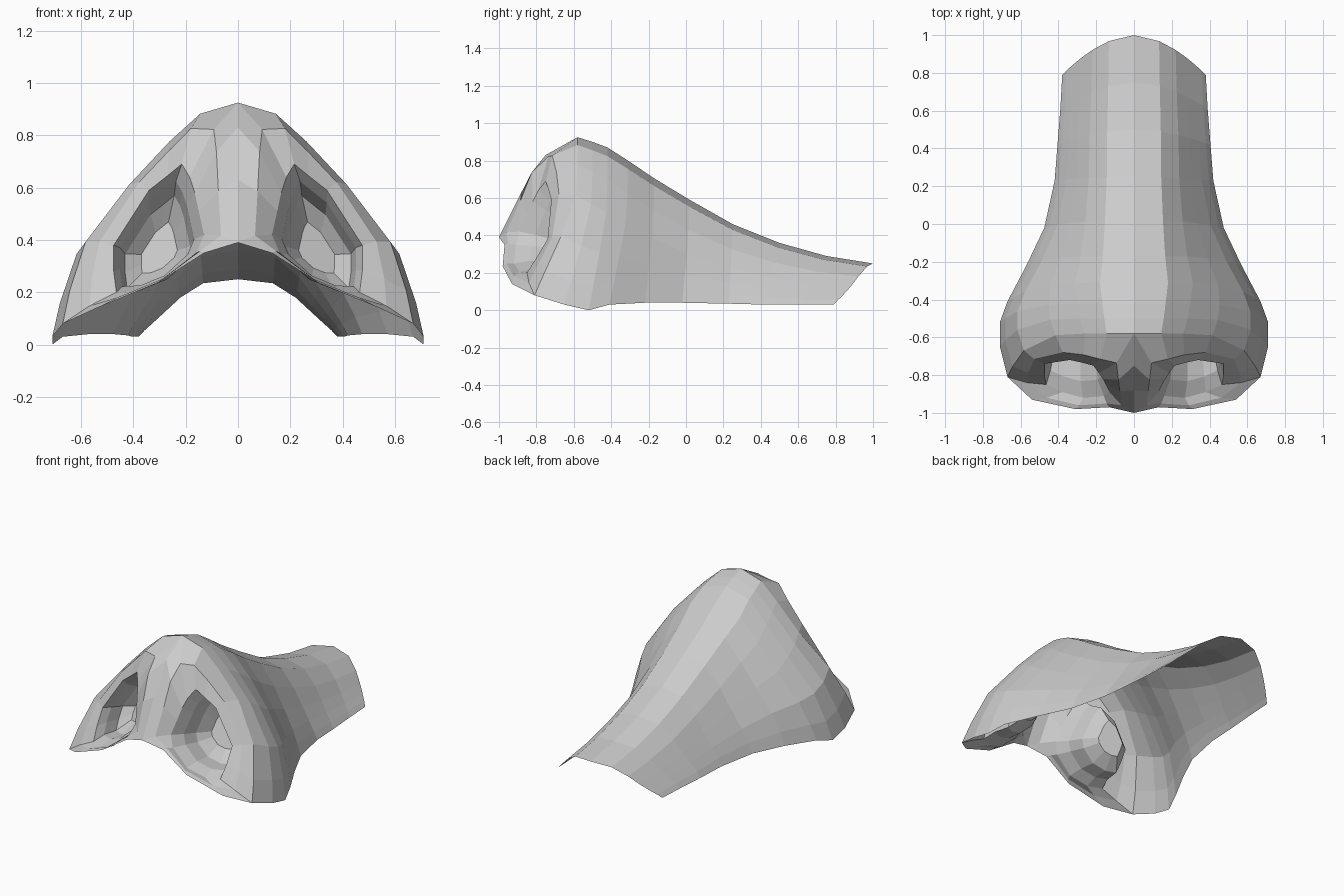
import bpy, bmesh
from mathutils import Vector

if "Cube" in bpy.data.objects:
    bpy.data.objects.remove(bpy.data.objects["Cube"])

# Two normalised half cross-sections (across, height): narrow bridge and flared wings
BRIDGE = [(0, 1), (.35, .93), (.58, .68), (.73, .44), (.85, .25), (.94, .11), (1, 0)]
WINGS = [(0, 1), (.215, .95), (.39, .825), (.62, .63), (.87, .37), (.96, .15), (1, 0)]

# Each row: centre y, centre z, edge x, edge y, edge z, blend from bridge to wings
ROWS = [
    (1.00, .25, .38, .79, .03, 0),
    (.75, .29, .39, .61, .03, 0),
    (.50, .36, .405, .42, .03, 0),
    (.25, .46, .42, .23, .035, .05),
    (.02, .59, .475, -.02, .04, .2),
    (-.17, .705, .57, -.22, .04, .45),
    (-.31, .80, .67, -.41, .03, .6),
    (-.42, .87, .71, -.52, .0, .85),
    (-.50, .90, .71, -.65, .03, .95),
    (-.58, .925, .67, -.81, .08, 1),
]


def section(cy, cz, ex, ey, ez, blend):
    pts = []
    for (ua, va), (ub, vb) in zip(BRIDGE, WINGS):
        u = ua + (ub - ua) * blend
        v = va + (vb - va) * blend
        pts.append(Vector((ex * u, cy + (ey - cy) * u ** (1.8 + 5 * blend),
                           ez + (cz - ez) * v)))
    return pts


bm = bmesh.new()


def add(points):
    return [bm.verts.new(p) for p in points]


def bridge(a, b, closed=False):
    n = len(a)
    for i in range(n if closed else n - 1):
        j = (i + 1) % n
        bm.faces.new((a[i], b[i], b[j], a[j]))


# Upper skin of the nose, from the brow end to the tip crease
rows = [add(section(*r)) for r in ROWS]
for a, b in zip(rows, rows[1:]):
    bridge(a, b)

# Outline of the underside: tip crease, lip edge, then the centre line back up
outer = rows[-1] + add([(.54, -.93, .14), (.31, -.98, .235), (.13, -.97, .35),
                        (0, -1, .39), (0, -.88, .63), (0, -.75, .83)])

# Nostril rim, matched point for point with the outline
rim = [Vector(p) for p in [
    (.185, -.79, .64), (.215, -.75, .69), (.27, -.735, .645), (.34, -.72, .59),
    (.475, -.74, .38), (.475, -.80, .28), (.465, -.85, .20), (.38, -.89, .205),
    (.27, -.92, .25), (.16, -.91, .35), (.13, -.89, .42), (.15, -.85, .51),
    (.165, -.82, .58)]]

# Rounded ring between outline and rim
bulge = [.05, .05, .035, .025, .01, .01, .01, .01, .01, .01, .015, .02, .04]
middle = []
for v, r, k in zip(outer, rim, bulge):
    middle.append((v.co + r) / 2 + Vector((0, -k, k * .8)))
middle = add(middle)
rim_verts = add(rim)
bridge(outer, middle, True)
bridge(middle, rim_verts, True)

# Nostril pocket: shrinking rings going inward, closed at the back
centre = sum(rim, Vector()) / len(rim)
ring = rim_verts
for scale, depth in ((.82, .07), (.72, .17), (.4, .24)):
    inner = add([centre + (p - centre) * scale + Vector((.01, depth, -depth * .3))
                 for p in rim])
    bridge(ring, inner, True)
    ring = inner
bm.faces.new(ring)

bmesh.ops.recalc_face_normals(bm, faces=bm.faces)
if rows[0][0].link_faces[0].normal.z < 0:
    bmesh.ops.reverse_faces(bm, faces=bm.faces)
mesh = bpy.data.meshes.new("nose")
bm.to_mesh(mesh)
bm.free()

# Mirror the half into the whole nose
nose = bpy.data.objects.new("nose", mesh)
bpy.context.collection.objects.link(nose)
mirror = nose.modifiers.new("mirror", 'MIRROR')
mirror.use_clip = True
mirror.merge_threshold = .001
